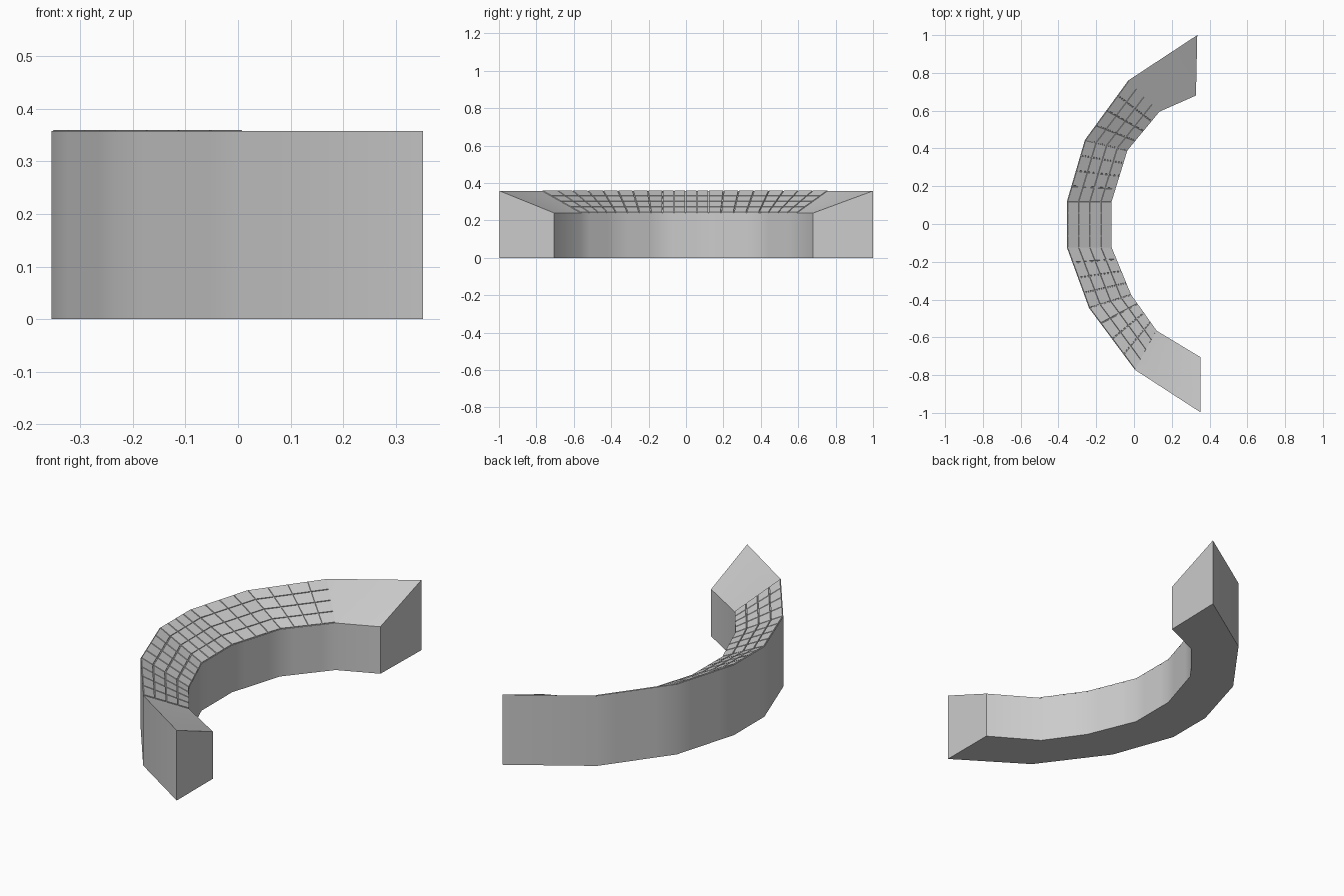
import bpy, bmesh
from mathutils import Vector

if "Cube" in bpy.data.objects:
    bpy.data.objects.remove(bpy.data.objects["Cube"])

# Plan of the curved wall: (outer x, outer y, inner x, inner y) per section
SECTIONS = [
    (0.335, 1.0, 0.328, 0.68), (-0.03, 0.76, 0.135, 0.595),
    (-0.26, 0.445, -0.035, 0.39), (-0.355, 0.12, -0.118, 0.12),
    (-0.355, -0.125, -0.118, -0.125), (-0.238, -0.445, -0.015, -0.375),
    (0.005, -0.772, 0.12, -0.565), (0.352, -0.997, 0.352, -0.705),
]
Z_OUT, Z_IN, ACROSS, ALONG = 0.358, 0.24, 4, 4

# Stations along the wall; the middle segments are split into tile rows
stations, tiled = [], []
for i in range(len(SECTIONS) - 1):
    a, b = Vector(SECTIONS[i]), Vector(SECTIONS[i + 1])
    is_tiled = 0 < i < len(SECTIONS) - 2
    n = ALONG if is_tiled else 1
    for k in range(n):
        stations.append(a.lerp(b, k / n))
        tiled.append(is_tiled)
stations.append(Vector(SECTIONS[-1]))

# Wall body: loft a ring (floor inner, floor outer, sloped top) along the stations
bm = bmesh.new()
rings = []
for ox, oy, ix, iy in stations:
    o, n = Vector((ox, oy, Z_OUT)), Vector((ix, iy, Z_IN))
    pts = [Vector((ix, iy, 0)), Vector((ox, oy, 0))]
    pts += [o.lerp(n, j / ACROSS) for j in range(ACROSS + 1)]
    rings.append([bm.verts.new(p) for p in pts])
tiles = []
size = ACROSS + 3
for s, (r0, r1) in enumerate(zip(rings, rings[1:])):
    for j in range(size):
        k = (j + 1) % size
        f = bm.faces.new((r0[j], r0[k], r1[k], r1[j]))
        if tiled[s] and 2 <= j < 2 + ACROSS:
            tiles.append(f)
bm.faces.new(rings[0])
bm.faces.new(rings[-1][::-1])
bmesh.ops.recalc_face_normals(bm, faces=bm.faces)

# Raised paving tiles separated by narrow grooves
bmesh.ops.inset_individual(bm, faces=tiles, thickness=0.003, depth=0)
bmesh.ops.inset_individual(bm, faces=tiles, thickness=0.0015, depth=0.004)

mesh = bpy.data.meshes.new("curved_wall")
bm.to_mesh(mesh)
bm.free()
wall = bpy.data.objects.new("curved_wall", mesh)
bpy.context.collection.objects.link(wall)

# Smooth the curved sides, keep tile and corner edges crisp
bpy.context.view_layer.objects.active = wall
wall.select_set(True)
bpy.ops.object.shade_smooth_by_angle(angle=0.52)
